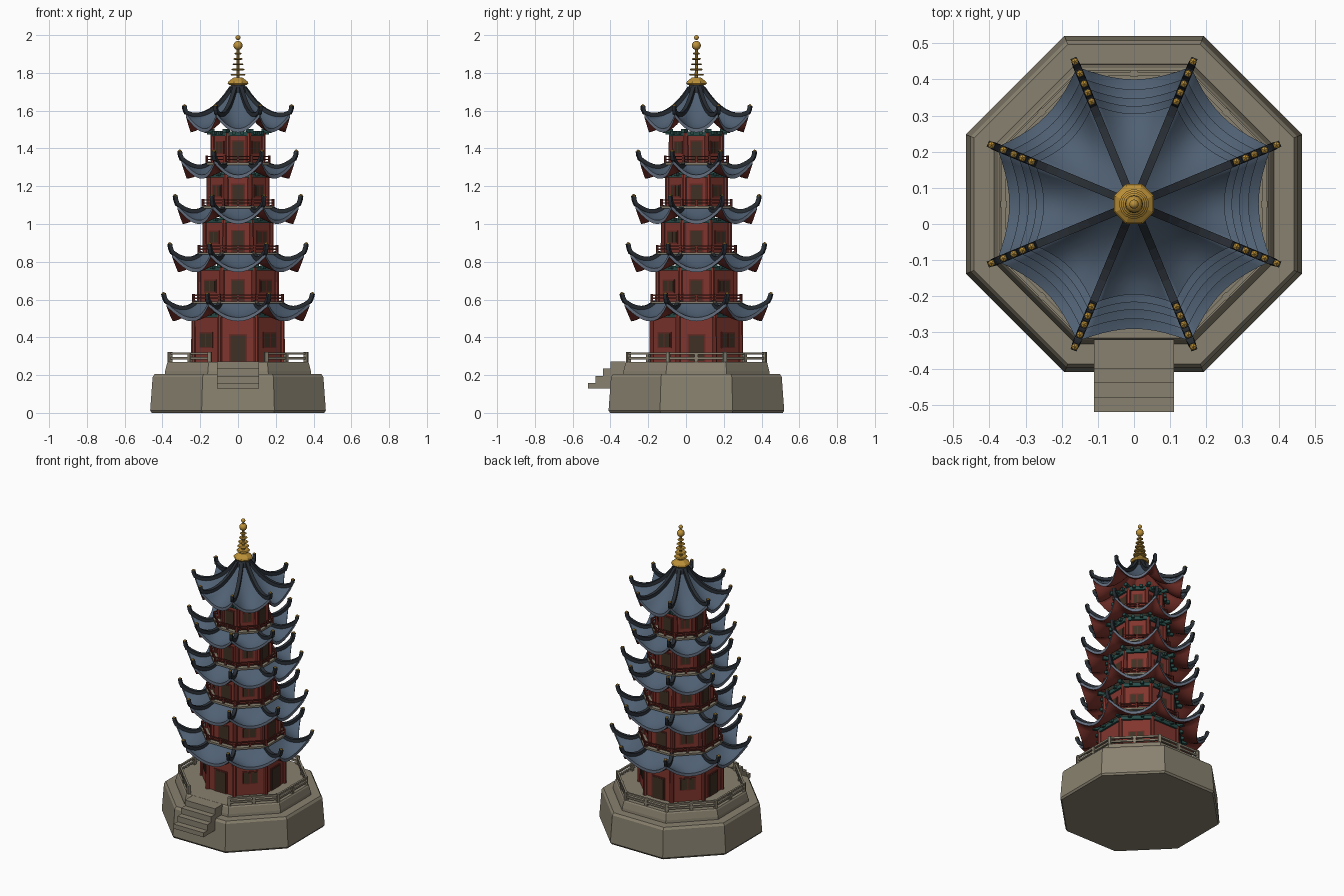
import bpy, bmesh, math
from mathutils import Matrix, Vector

if "Cube" in bpy.data.objects:
    bpy.data.objects.remove(bpy.data.objects["Cube"])

CY = 0.055                      # tower axis is set back to leave room for the stairs
T = math.tan(math.pi / 8)
C = math.cos(math.pi / 8)


def mat(name, r, g, b):
    m = bpy.data.materials.new(name)
    m.diffuse_color = (r, g, b, 1)
    m.use_nodes = True
    m.node_tree.nodes["Principled BSDF"].inputs["Base Color"].default_value = m.diffuse_color
    return m


STONE = mat("stone", 0.25, 0.22, 0.16)
TILE = mat("blue_tile", 0.08, 0.118, 0.172)
EAVE = mat("eave_edge", 0.125, 0.155, 0.21)
RIDGE = mat("dark_ridge", 0.022, 0.028, 0.036)
RED = mat("red_wood", 0.22, 0.036, 0.027)
DARKRED = mat("dark_red_wood", 0.14, 0.024, 0.018)
TEAL = mat("teal_beam", 0.02, 0.07, 0.062)
BROWN = mat("brown_door", 0.05, 0.03, 0.017)
GOLD = mat("gold", 0.5, 0.28, 0.04)


def finish(name, bm, *mats):
    bmesh.ops.recalc_face_normals(bm, faces=bm.faces[:])
    me = bpy.data.meshes.new(name)
    bm.to_mesh(me)
    bm.free()
    for m in mats:
        me.materials.append(m)
    ob = bpy.data.objects.new(name, me)
    bpy.context.collection.objects.link(ob)
    return ob


def turn(deg):
    """Frame on the tower axis whose local +x points outward at deg."""
    return Matrix.Translation((0, CY, 0)) @ Matrix.Rotation(math.radians(deg), 4, 'Z')


def box(bm, deg, x, y, z, sx, sy, sz):
    m = turn(deg) @ Matrix.Translation((x, y, z)) @ Matrix.Diagonal((sx, sy, sz, 1))
    bmesh.ops.create_cube(bm, size=1, matrix=m)


def lathe(name, rings, m, n=8, smooth=False):
    """Stack of n-sided rings given as (apothem, z)."""
    bm = bmesh.new()
    loops = []
    for a, z in rings:
        r = a / math.cos(math.pi / n)
        loops.append([bm.verts.new((r * math.cos((i + .5) * math.tau / n),
                                    CY + r * math.sin((i + .5) * math.tau / n), z))
                      for i in range(n)])
    for p, q in zip(loops, loops[1:]):
        for i in range(n):
            f = bm.faces.new((p[i], p[(i + 1) % n], q[(i + 1) % n], q[i]))
            f.smooth = smooth
    bm.faces.new(loops[0][::-1])
    bm.faces.new(loops[-1])
    return finish(name, bm, m)


SIDES = [k * 45 for k in range(8)]
CORNERS = [s + 22.5 for s in SIDES]


def railing(name, a, z, h, t, m, skip=()):
    bm = bmesh.new()
    for s in SIDES:
        if s in skip:
            continue
        for f in (0.45, 0.9):
            box(bm, s, a, 0, z + h * f, t, 2 * a * T, t)
        box(bm, s, a, 0, z + h * .5, t * 1.5, t * 1.5, h)
    for c in CORNERS:
        box(bm, c, a / C, 0, z + h * .53, t * 1.6, t * 1.6, h * 1.06)
    finish(name, bm, m)


def sheet(ri, ro, zi, ze, u, v):
    """Point on the upswept roof, local to one side: u across, v outward."""
    d = ri + (ro * (1 + 0.1 * u * u * v) - ri) * v
    z = ze + (zi - ze) * (1 - v) ** 1.6 + 0.08 * abs(u) ** 2.2 * v * v
    return Vector((d, d * T * u, z))


def roof(name, ri, ro, zi, ze, tip_r, tip_z):
    nu, nv, th = 10, 7, 0.02
    bm = bmesh.new()
    for s in SIDES:
        M = turn(s)
        top = [[sheet(ri, ro, zi, ze, -1 + 2 * i / nu, j / nv) for i in range(nu + 1)]
               for j in range(nv + 1)]
        up = [[bm.verts.new(M @ p) for p in row] for row in top]
        lo = [[bm.verts.new(M @ (p - Vector((0, 0, th)))) for p in row] for row in top]
        for j in range(nv):
            for i in range(nu):
                bm.faces.new((up[j][i], up[j + 1][i], up[j + 1][i + 1], up[j][i + 1])).smooth = True
                f = bm.faces.new((lo[j][i], lo[j][i + 1], lo[j + 1][i + 1], lo[j + 1][i]))
                f.material_index = 2
                f.smooth = True
        for i in range(nu):
            f = bm.faces.new((up[nv][i], lo[nv][i], lo[nv][i + 1], up[nv][i + 1]))
            f.material_index = 1
    bmesh.ops.remove_doubles(bm, verts=bm.verts[:], dist=1e-5)
    finish(name, bm, TILE, EAVE, RED)

    # corner ridges sweeping up to a gold tip
    path = []
    for j in range(9):
        p = sheet(ri, ro, zi, ze, 1, j / 8)
        path.append((p.x / C, p.z + 0.006))
    r0, z0 = path[-1]
    path += [(r0 + (tip_r - r0) * .45, z0 + (tip_z - z0) * .4),
             (tip_r - .006, tip_z - .006)]
    bm = bmesh.new()
    gold = bmesh.new()
    for c in CORNERS:
        M = turn(c)
        rings = []
        for k, (r, z) in enumerate(path):
            a, b = path[max(k - 1, 0)], path[min(k + 1, len(path) - 1)]
            t = Vector((b[0] - a[0], 0, b[1] - a[1])).normalized()
            n = Vector((-t.z, 0, t.x))
            o = Vector((r, 0, z))
            w = 0.011 if k < 9 else 0.009
            rings.append([bm.verts.new(M @ (o + n * h + Vector((0, y, 0))))
                          for h, y in ((-.011, -w), (-.011, w), (.010, w), (.010, -w))])
        for p, q in zip(rings, rings[1:]):
            for i in range(4):
                bm.faces.new((p[i], p[(i + 1) % 4], q[(i + 1) % 4], q[i]))
        bm.faces.new(rings[0])
        bm.faces.new(rings[-1])
        bmesh.ops.create_icosphere(gold, subdivisions=1, radius=0.011,
                                   matrix=M @ Matrix.Translation((tip_r - .006, 0, tip_z - .008)))
    finish(name + "_ridges", bm, RIDGE)
    finish(name + "_tips", gold, GOLD)


# stone base, upper plinth and stairs
lathe("base", [(.457, 0), (.465, .012), (.452, .19), (.442, .205)], STONE)
lathe("plinth", [(.388, .2), (.386, .222), (.376, .262), (.37, .27)], STONE)
bm = bmesh.new()
for i in range(4):
    top = .158 + i * .038
    bmesh.ops.create_cube(bm, size=1, matrix=Matrix.Translation((0, -.48 + i * .04, (top + .128) / 2))
                          @ Matrix.Diagonal((.22, .08, top - .128, 1)))
finish("stairs", bm, STONE)
railing("plinth_railing", .36, .265, .055, .012, STONE, skip=(270,))

# storeys: wall apothem, floor z, wall top, eave z, roof half width, tip radius, tip z
STOREYS = [(.235, .27, .53, .505, .345, .433, .638),
           (.205, .59, .778, .765, .317, .397, .902),
           (.176, .85, 1.03, 1.02, .292, .366, 1.157),
           (.154, 1.095, 1.27, 1.26, .271, .340, 1.392),
           (.134, 1.325, 1.49, 1.505, .250, .313, 1.632)]

for k, (a, z0, z1, ze, ro, tr, tz) in enumerate(STOREYS):
    n = f"storey_{k + 1}_"
    lathe(n + "walls", [(a, z0 - .01), (a, z1 - .01)], RED)
    lathe(n + "beam", [(a + .012, z1 - .024), (a + .012, z1)], TEAL)

    # corner columns
    bm = bmesh.new()
    for c in CORNERS:
        bmesh.ops.create_cone(bm, cap_ends=True, segments=8, radius1=.014, radius2=.013,
                              depth=z1 - z0, matrix=turn(c) @
                              Matrix.Translation((a / C, 0, (z0 + z1) / 2)))
    finish(n + "columns", bm, RED)

    # bracket blocks under the eaves
    bm = bmesh.new()
    for c in CORNERS:
        box(bm, c, a / C + .018, 0, z1 + .002, .05, .02, .02)
    for s in SIDES:
        for y in (-.4, .4):
            box(bm, s, a + .016, y * a * T, z1 - .006, .026, .018, .018)
    finish(n + "brackets", bm, TEAL)

    # doors on the four main sides, windows on the diagonals, with frames
    frames, panels = bmesh.new(), bmesh.new()
    dw, d0, d1 = (.08, .275, .41) if k == 0 else (.064 - .002 * k, z0 + .005, z0 + .112)
    ww = .085 * a / .235
    w0, w1 = (.35, .42) if k == 0 else (z0 + .052, z0 + .108)
    for s in SIDES:
        w, lo, hi = (dw, d0, d1) if s % 90 == 0 else (ww, w0, w1)
        box(frames, s, a + .002, 0, (lo + hi) / 2, .006, w + .014, hi - lo + .014)
        box(panels, s, a + .004, 0, (lo + hi) / 2, .006, w, hi - lo)
        if s % 90:
            box(frames, s, a + .005, 0, (lo + hi) / 2, .008, .008, hi - lo)
    finish(n + "frames", frames, DARKRED)
    finish(n + "door_and_window_panels", panels, BROWN)

    # roof, with the balcony of the next storey on top
    if k < 4:
        b, zd = STOREYS[k + 1][:2]
        roof(n + "roof", b + .015, ro, zd - .008, ze, tr, tz)
        lathe(n + "balcony_deck", [(b + .038, zd - .012), (b + .038, zd)], STONE)
        railing(n + "balcony_railing", b + .031, zd, .036, .007, DARKRED)
    else:
        roof(n + "roof", .035, ro, 1.715, ze, tr, tz)

# finial
lathe("roof_collar", [(.05, 1.69), (.046, 1.715), (.036, 1.74)], RIDGE)
lathe("finial_base", [(.046, 1.735), (.055, 1.745), (.05, 1.755), (.024, 1.775)], GOLD)
lathe("finial_pole", [(.009, 1.77), (.007, 1.97)], GOLD, 8)
for i in range(5):
    r, z = .040 - .005 * i, 1.79 + .028 * i
    lathe(f"finial_ring_{i + 1}", [(r - .006, z - .005), (r, z), (r - .006, z + .005)], GOLD, 16)
for name, r, z in (("finial_ball", .024, 1.945), ("finial_tip", .013, 1.987)):
    bm = bmesh.new()
    bmesh.ops.create_uvsphere(bm, u_segments=12, v_segments=8, radius=r,
                              matrix=Matrix.Translation((0, CY, z)))
    for f in bm.faces:
        f.smooth = True
    finish(name, bm, GOLD)
